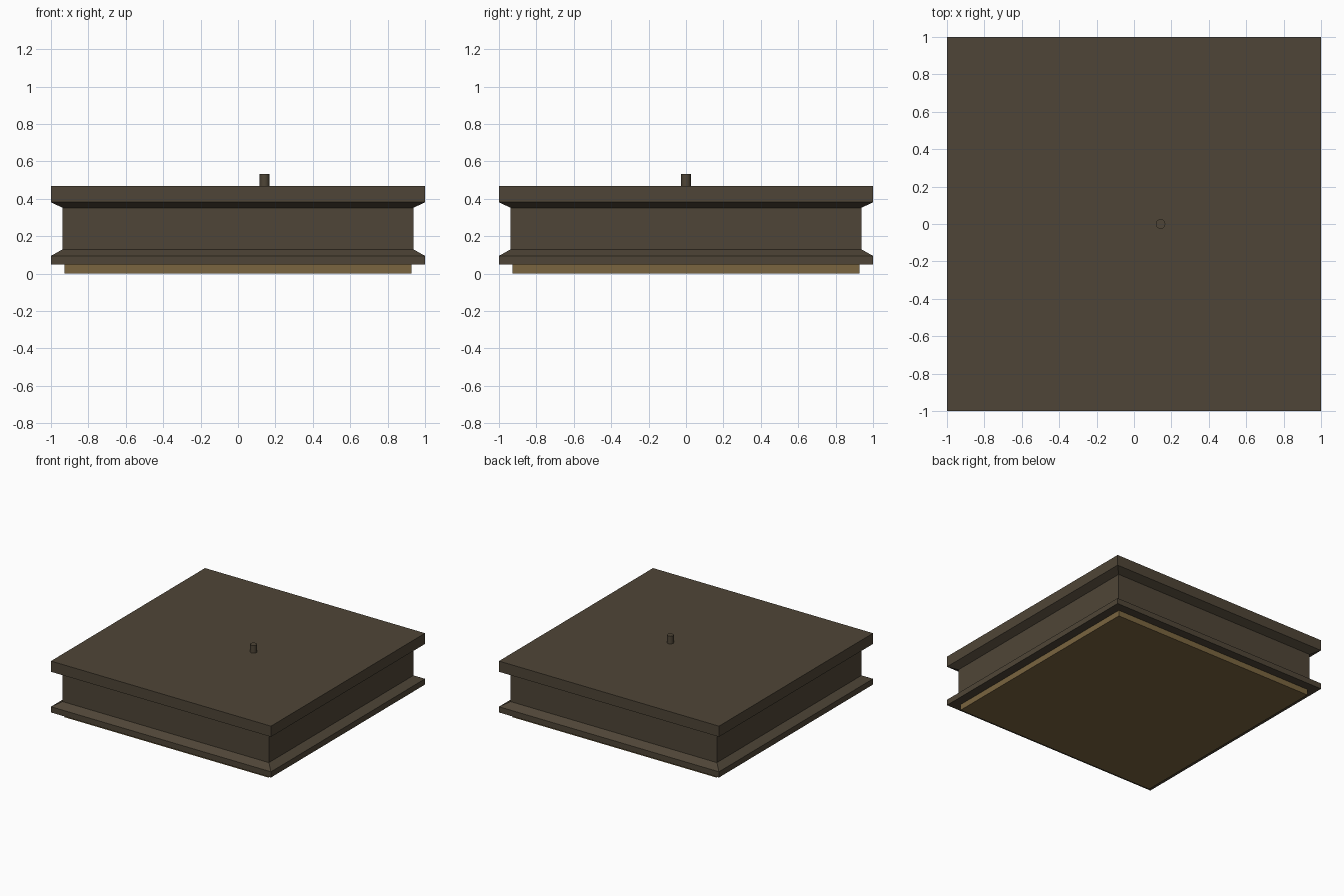
import bpy, bmesh

if "Cube" in bpy.data.objects:
    bpy.data.objects.remove(bpy.data.objects["Cube"])


def material(name, rgb):
    m = bpy.data.materials.new(name)
    m.diffuse_color = (*rgb, 1)
    m.use_nodes = True
    m.node_tree.nodes["Principled BSDF"].inputs["Base Color"].default_value = m.diffuse_color
    return m


def finish(name, bm, mat):
    bmesh.ops.recalc_face_normals(bm, faces=bm.faces[:])
    me = bpy.data.meshes.new(name)
    bm.to_mesh(me)
    bm.free()
    me.materials.append(mat)
    ob = bpy.data.objects.new(name, me)
    bpy.context.collection.objects.link(ob)
    return ob


def square_loft(name, profile, mat):
    """Closed solid from (half width, height) square rings."""
    bm = bmesh.new()
    rings = [[bm.verts.new((sx * h, sy * h, z))
              for sx, sy in ((-1, -1), (1, -1), (1, 1), (-1, 1))]
             for h, z in profile]
    for a, b in zip(rings, rings[1:]):
        for i in range(4):
            j = (i + 1) % 4
            bm.faces.new((a[i], a[j], b[j], b[i]))
    bm.faces.new(rings[0])
    bm.faces.new(rings[-1])
    return finish(name, bm, mat)


bronze = material("dark bronze", (0.078, 0.060, 0.038))
amber = material("amber panel", (0.195, 0.130, 0.050))

# Housing with flared rims above and below a recessed band
square_loft("housing", [(1, 0.048), (1, 0.095), (0.938, 0.13),
                        (0.938, 0.352), (1, 0.382), (1, 0.47)], bronze)

# Light panel underneath
square_loft("light_panel", [(0.927, 0), (0.927, 0.048)], amber)

# Small off-centre pin on top
bm = bmesh.new()
bmesh.ops.create_cone(bm, cap_ends=True, segments=12, radius1=0.026,
                      radius2=0.026, depth=0.073)
bmesh.ops.translate(bm, verts=bm.verts[:], vec=(0.142, 0, 0.4965))
pin = finish("top_pin", bm, bronze)
for p in pin.data.polygons:
    p.use_smooth = len(p.vertices) == 4
for e in pin.data.edges:
    z = [pin.data.vertices[v].co.z for v in e.vertices]
    e.use_edge_sharp = abs(z[0] - z[1]) < 1e-4
